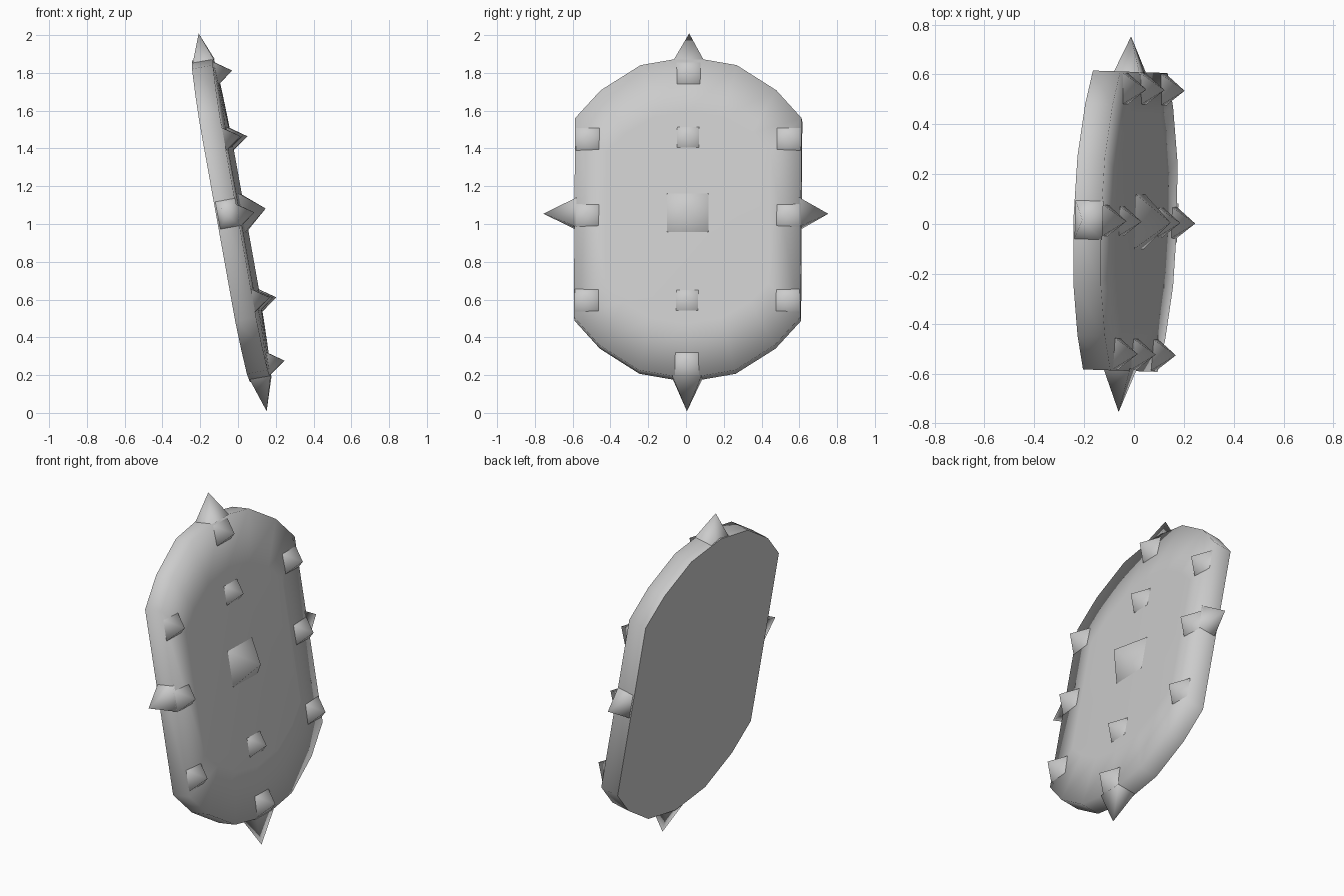
import bpy, bmesh, math
from mathutils import Matrix, Vector

if "Cube" in bpy.data.objects:
    bpy.data.objects.remove(bpy.data.objects["Cube"])

# Local frame: x = out of the face, y = across, z = up; then leaned back and turned
PLACE = (Matrix.Translation((-0.09, 0.013, 1.014))
         @ Matrix.Rotation(math.radians(-1.9), 4, 'Z')
         @ Matrix.Rotation(math.radians(-10.2), 4, 'Y'))
RIM, CENTRE = 0.112, 0.12

grey = bpy.data.materials.new("plain grey")
grey.diffuse_color = (0.6, 0.6, 0.6, 1)
grey.use_nodes = True
grey.node_tree.nodes["Principled BSDF"].inputs["Base Color"].default_value = grey.diffuse_color


def finish(name, bm):
    bmesh.ops.recalc_face_normals(bm, faces=bm.faces)
    bm.transform(PLACE)
    mesh = bpy.data.meshes.new(name)
    bm.to_mesh(mesh)
    bm.free()
    mesh.materials.append(grey)
    obj = bpy.data.objects.new(name, mesh)
    bpy.context.collection.objects.link(obj)
    return obj


# Shield body: rounded outline, flat back, front rising to an inner panel
quarter = [(0.6, 0.535), (0.465, 0.685), (0.255, 0.82)]
right = quarter + [(0, 0.865)]
outline = right + [(-y, z) for y, z in reversed(quarter)]
outline += [(-y, -z) for y, z in right] + [(y, -z) for y, z in reversed(quarter)]

bm = bmesh.new()
rings = []
for x, sy, sz in ((0, 1, 1), (RIM, 1, 1), (CENTRE, 0.72, 0.66)):
    rings.append([bm.verts.new((x, y * sy, z * sz)) for y, z in outline])
n = len(outline)
for a, b in zip(rings, rings[1:]):
    for i in range(n):
        bm.faces.new((a[i], a[(i + 1) % n], b[(i + 1) % n], b[i])).smooth = True
bm.faces.new(rings[2]).smooth = True
bm.faces.new(rings[0])
bmesh.ops.split_edges(bm, edges=[e for e in bm.edges
                                 if all(abs(v.co.x) < 1e-6 for v in e.verts)])
finish("shield_body", bm)


def pyramid(name, base, tip, side_a, side_b):
    """Four-sided smooth spike; side_a and side_b are half-width vectors."""
    bm = bmesh.new()
    base, a, b = Vector(base), Vector(side_a), Vector(side_b)
    ring = [bm.verts.new(base + a * i + b * j)
            for i, j in ((1, 1), (-1, 1), (-1, -1), (1, -1))]
    top = bm.verts.new(tip)
    for i in range(4):
        bm.faces.new((ring[i], ring[(i + 1) % 4], top)).smooth = True
    bm.faces.new(ring)
    finish(name, bm)


# Studs on the face
def stud(name, y, z, half, height):
    pyramid(name, (CENTRE - 0.012, y, z), (CENTRE + height, y, z),
            (0, half, 0), (0, 0, half * 0.95))


stud("centre_stud", 0, 0.025, 0.12, 0.125)
for i, z in enumerate((0.775, 0.43, -0.447, -0.785)):
    stud(f"middle_stud_{i + 1}", 0, z, 0.067, 0.08)
for side, y in (("left", -0.531), ("right", 0.531)):
    for i, z in enumerate((0.422, 0.012, -0.445)):
        stud(f"{side}_stud_{i + 1}", y, z, 0.067, 0.08)

# Long spikes around the rim
for name, s in (("top_spike", 1), ("bottom_spike", -1)):
    pyramid(name, (0.06, 0, s * 0.85), (0.06, 0, 1.0 if s > 0 else -1.032),
            (0.057, 0, 0), (0, 0.078, 0))
for name, s in (("right_spike", 1), ("left_spike", -1)):
    pyramid(name, (0.06, s * 0.59, 0.03), (0.06, 0.742 if s > 0 else -0.766, 0.03),
            (0.055, 0, 0), (0, 0, 0.078))
